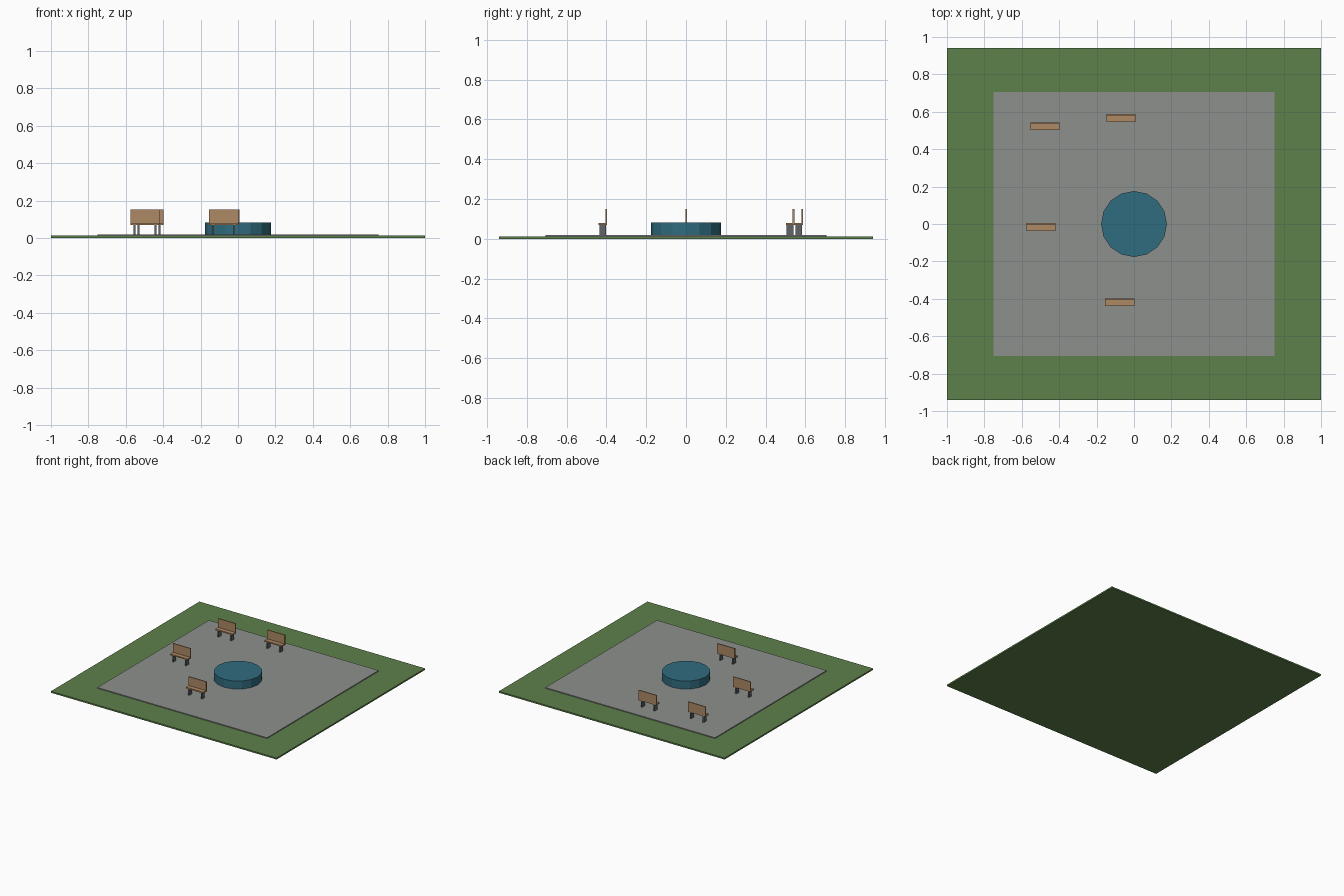
import bpy

if "Cube" in bpy.data.objects:
    bpy.data.objects.remove(bpy.data.objects["Cube"])


def material(name, color):
    m = bpy.data.materials.new(name)
    m.diffuse_color = (*color, 1)
    m.use_nodes = True
    m.node_tree.nodes["Principled BSDF"].inputs["Base Color"].default_value = m.diffuse_color
    return m


GRASS = material("grass_green", (0.11, 0.22, 0.07))
STONE = material("paving_grey", (0.27, 0.28, 0.27))
WATER = material("pool_blue", (0.03, 0.15, 0.21))
WOOD = material("wood_brown", (0.42, 0.25, 0.13))
IRON = material("iron_grey", (0.12, 0.13, 0.14))


def box(name, x, y, z, mat):
    """Box from (min, max) ranges along each axis."""
    center = [(r[0] + r[1]) / 2 for r in (x, y, z)]
    bpy.ops.mesh.primitive_cube_add(size=1, location=center)
    ob = bpy.context.object
    ob.name = name
    ob.scale = [r[1] - r[0] for r in (x, y, z)]
    bpy.ops.object.transform_apply(location=False, rotation=False, scale=True)
    ob.data.materials.append(mat)
    return ob


# lawn and paved square
box("lawn", (-1, 1), (-0.94, 0.94), (0, 0.012), GRASS)
box("paving", (-0.752, 0.752), (-0.706, 0.706), (0.012, 0.019), STONE)

# sixteen-sided pool in the middle
bpy.ops.mesh.primitive_cylinder_add(vertices=16, radius=0.176, depth=0.065,
                                    location=(0, 0, 0.0505))
pool = bpy.context.object
pool.name = "pool"
pool.data.materials.append(WATER)


def bench(x, y):
    """Bench facing the front, centred on its seat."""
    box("bench_seat", (x - 0.078, x + 0.078), (y - 0.021, y + 0.021), (0.07, 0.08), WOOD)
    box("bench_back", (x - 0.078, x + 0.078), (y + 0.013, y + 0.021), (0.08, 0.151), WOOD)
    for s in (-1, 1):
        cx = x + s * 0.056
        box("bench_leg", (cx - 0.005, cx + 0.005), (y - 0.017, y + 0.017), (0.019, 0.07), IRON)


for x, y in ((-0.475, 0.523), (-0.07, 0.566), (-0.498, -0.016), (-0.076, -0.418)):
    bench(x, y)
